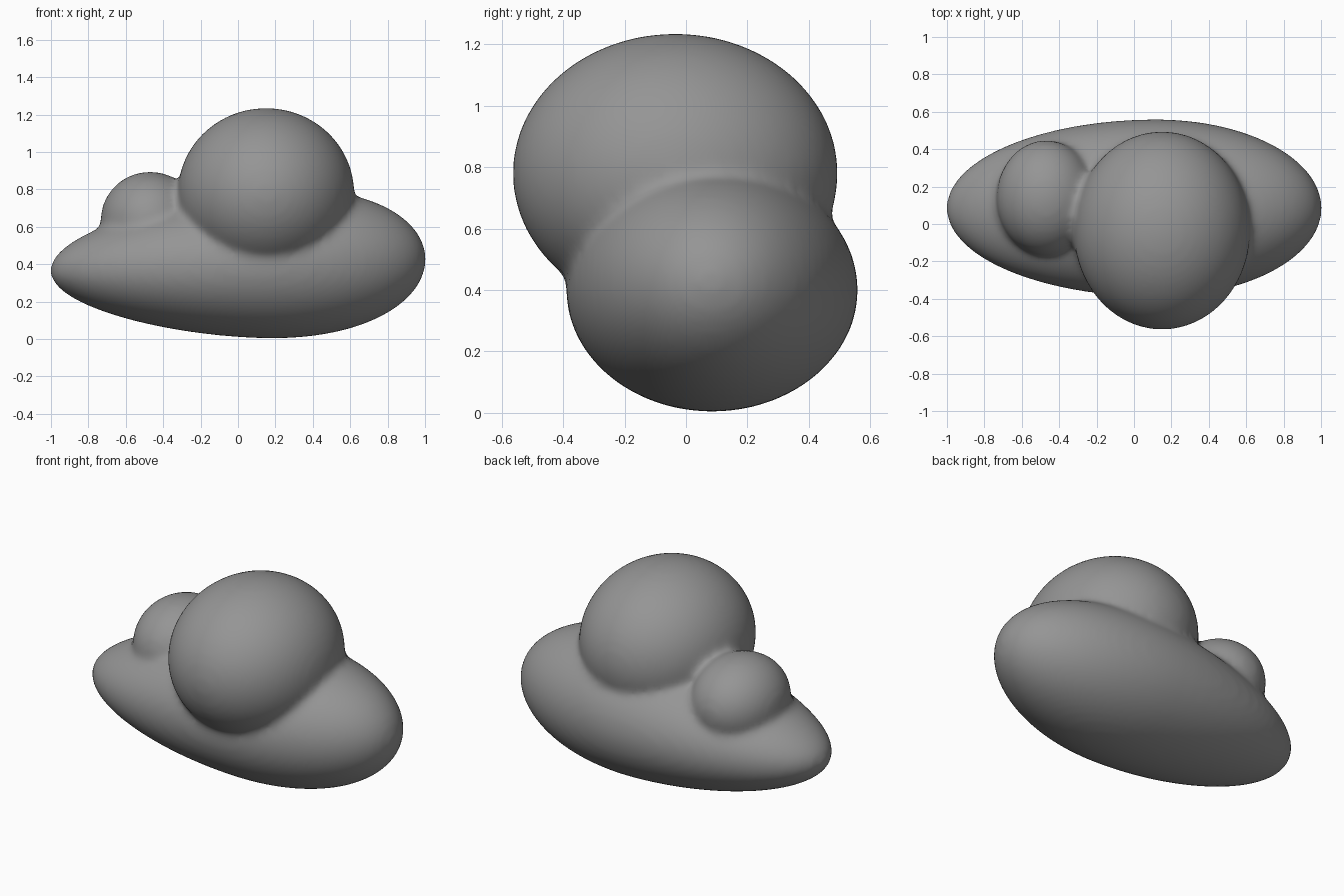
import bpy
import bmesh
from mathutils import Matrix, Vector

default_cube = bpy.data.objects.get("Cube")
if default_cube:
    bpy.data.objects.remove(default_cube, do_unlink=True)

grey = bpy.data.materials.new("cloud_grey")
grey.use_nodes = True
colour = (0.3, 0.3, 0.3, 1)
grey.diffuse_color = colour
grey.node_tree.nodes["Principled BSDF"].inputs["Base Color"].default_value = colour

bm = bmesh.new()


def puff(centre, radii):
    """Add an ellipsoid and return its vertices."""
    matrix = Matrix.Translation(centre) @ Matrix.Diagonal((*radii, 1))
    return bmesh.ops.create_uvsphere(bm, u_segments=64, v_segments=40, radius=1, matrix=matrix)["verts"]


# Long base: an egg that is longer on its right and taller on its left
base_centre = Vector((0.12, 0.085, 0.4))
for v in puff((0, 0, 0), (1, 0.475, 0.395)):
    v.co.x *= 0.885 if v.co.x > 0 else 1.125
    v.co.z = v.co.z * (1 + 0.16 * v.co.x) + 0.03 * v.co.x
    v.co += base_centre

# Large and small puffs on top
puff((0.15, -0.035, 0.78), (0.472, 0.53, 0.455))
puff((-0.47, 0.14, 0.635), (0.265, 0.308, 0.26))

mesh = bpy.data.meshes.new("cloud")
bm.to_mesh(mesh)
bm.free()
mesh.materials.append(grey)
cloud = bpy.data.objects.new("cloud", mesh)
bpy.context.collection.objects.link(cloud)

# Fuse the puffs into one skin and soften the creases between them
remesh = cloud.modifiers.new("fuse", 'REMESH')
remesh.mode = 'VOXEL'
remesh.voxel_size = 0.02
remesh.use_smooth_shade = True
soften = cloud.modifiers.new("soften", 'SMOOTH')
soften.factor = 0.5
soften.iterations = 14

bpy.context.view_layer.objects.active = cloud
cloud.select_set(True)
for name in ("fuse", "soften"):
    bpy.ops.object.modifier_apply(modifier=name)
bpy.ops.object.shade_smooth()
